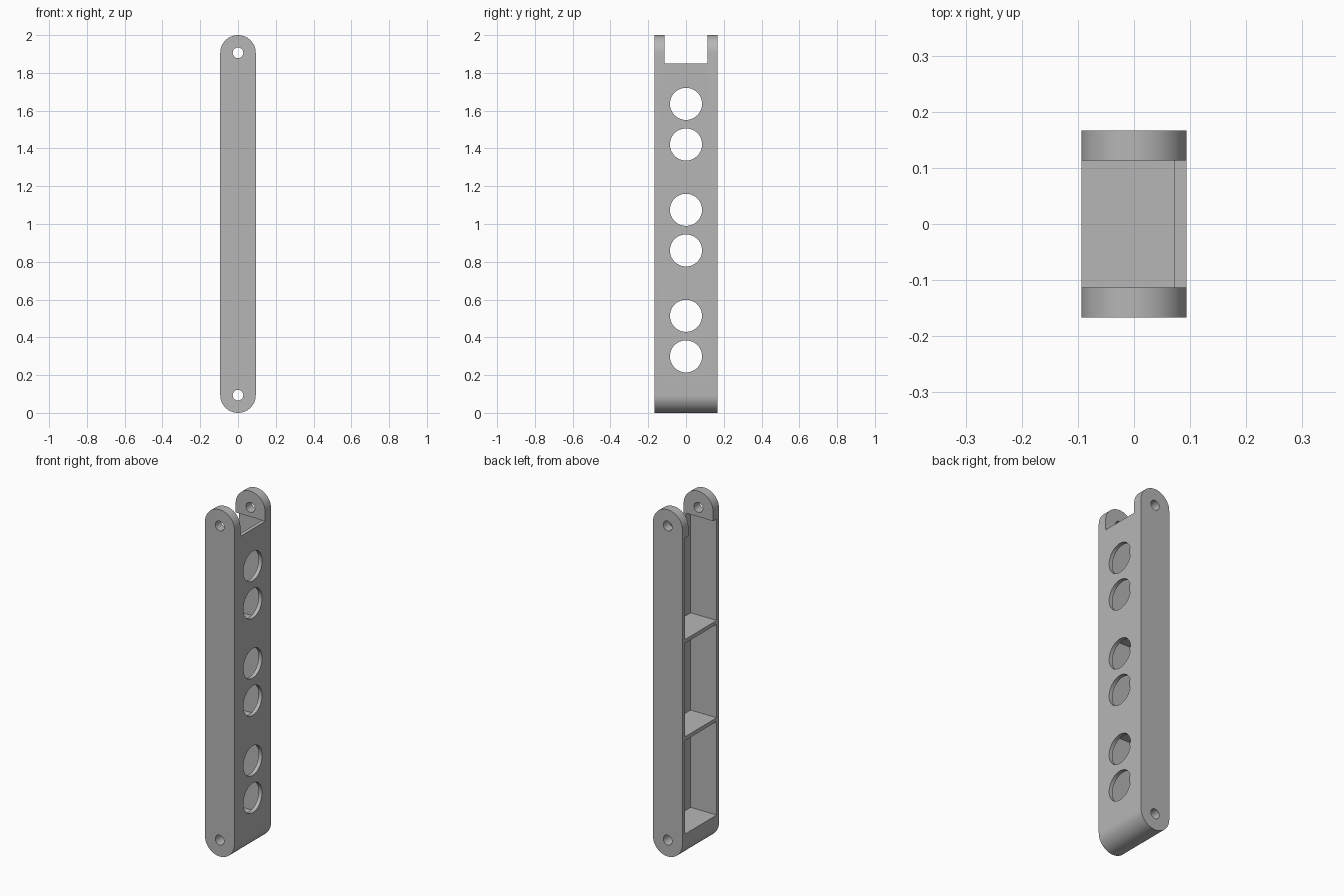
import bpy, bmesh, math
from mathutils import Matrix, Vector

cube = bpy.data.objects.get("Cube")
if cube:
    bpy.data.objects.remove(cube, do_unlink=True)

# Main dimensions
R = 0.094            # half width and end radius
HALF_Y = 0.167       # half depth
WALL = 0.022
LUG_Y = 0.113        # inner face of the fork lugs
SLOT_Z = 1.85
LOW, HIGH = R, 2 - R  # pin heights
PITCH = 0.561        # bay spacing

grey = bpy.data.materials.new("grey")
grey.use_nodes = True
colour = (0.47, 0.47, 0.47, 1)
grey.diffuse_color = colour
grey.node_tree.nodes["Principled BSDF"].inputs["Base Color"].default_value = colour


def make_object(name, bm):
    bmesh.ops.recalc_face_normals(bm, faces=bm.faces)
    mesh = bpy.data.meshes.new(name)
    bm.to_mesh(mesh)
    bm.free()
    mesh.materials.append(grey)
    obj = bpy.data.objects.new(name, mesh)
    bpy.context.collection.objects.link(obj)
    return obj


def box(name, lo, hi):
    lo, hi = Vector(lo), Vector(hi)
    bm = bmesh.new()
    bmesh.ops.create_cube(bm, size=1, matrix=Matrix.Translation((lo + hi) / 2)
                          @ Matrix.Diagonal((*(hi - lo), 1)))
    return make_object(name, bm)


def cylinder(name, centre, radius, length, axis):
    bm = bmesh.new()
    turn = Matrix.Rotation(math.pi / 2, 4, "Y" if axis == "X" else "X")
    bmesh.ops.create_cone(bm, cap_ends=True, segments=48, radius1=radius, radius2=radius,
                          depth=length, matrix=Matrix.Translation(centre) @ turn)
    return make_object(name, bm)


# Bar with round ends, extruded through the depth
bm = bmesh.new()
N = 32
outline = []
for centre, start in ((HIGH, 0), (LOW, math.pi)):
    for i in range(N + 1):
        a = start + math.pi * i / N
        outline.append(bm.verts.new((R * math.cos(a), -HALF_Y, centre + R * math.sin(a))))
face = bm.faces.new(outline)
ext = bmesh.ops.extrude_face_region(bm, geom=[face])
bmesh.ops.translate(bm, vec=(0, 2 * HALF_Y, 0),
                    verts=[v for v in ext["geom"] if isinstance(v, bmesh.types.BMVert)])
link_arm = make_object("link_arm", bm)

cutters = []
# Three bays open on one side, the top one running into the fork
for i in range(3):
    floor = 0.145 + i * PITCH
    top = SLOT_Z + 0.002 if i == 2 else floor + PITCH - WALL
    cutters.append(box("bay_cutter", (-0.3, WALL - HALF_Y, floor), (R - WALL, HALF_Y - WALL, top)))

# Fork slot
cutters.append(box("slot_cutter", (-0.4, -LUG_Y, SLOT_Z), (0.4, LUG_Y, 2.2)))

# Pin holes
for z in (LOW, HIGH):
    cutters.append(cylinder("pin_hole_cutter", (0, 0, z), 0.028, 1, "Y"))

# Pairs of round holes in the web plate
for i in range(3):
    for z in (0.299, 0.514):
        cutters.append(cylinder("web_hole_cutter", (R, 0, z + i * PITCH), 0.085, 0.1, "X"))

bpy.ops.object.select_all(action="DESELECT")
bpy.context.view_layer.objects.active = link_arm
link_arm.select_set(True)
for cutter in cutters:
    mod = link_arm.modifiers.new("cut", "BOOLEAN")
    mod.operation = "DIFFERENCE"
    mod.solver = "EXACT"
    mod.object = cutter
    bpy.ops.object.modifier_apply(modifier=mod.name)
    bpy.data.objects.remove(cutter, do_unlink=True)

bpy.ops.object.shade_smooth_by_angle(angle=math.radians(30))
